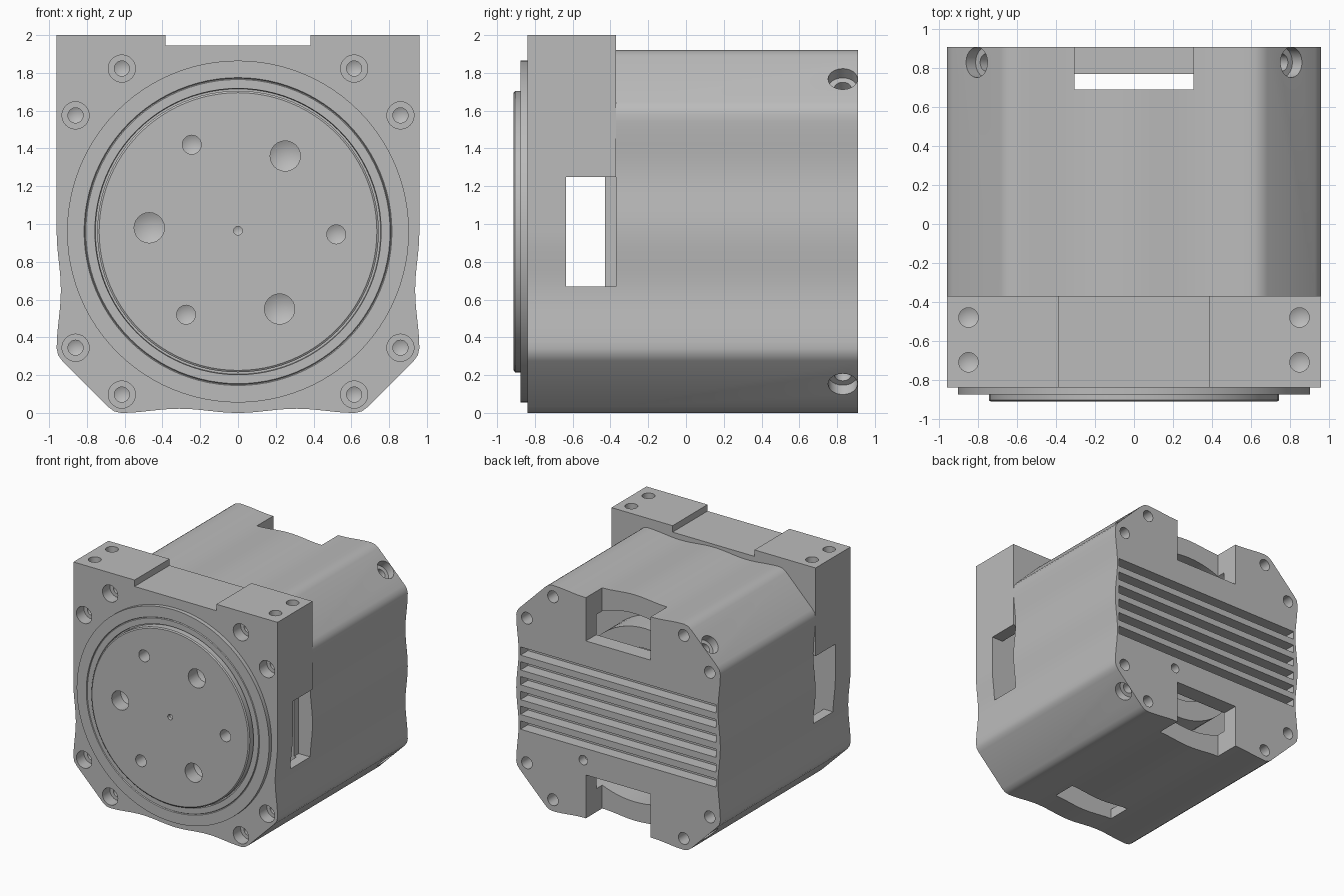
import bpy, bmesh, math
from mathutils import Vector, Matrix

if "Cube" in bpy.data.objects:
    bpy.data.objects.remove(bpy.data.objects["Cube"])

MID = 0.96      # height of the main axis
FRONT, BACK = Vector((0, -1, 0)), Vector((0, 1, 0))
SIGNS = [(sx, sz) for sx in (-1, 1) for sz in (-1, 1)]

metal = bpy.data.materials.new("grey metal")
metal.use_nodes = True
metal.diffuse_color = (0.5, 0.5, 0.5, 1)
metal.node_tree.nodes["Principled BSDF"].inputs["Base Color"].default_value = (0.5, 0.5, 0.5, 1)


def finish(name, bm):
    bmesh.ops.recalc_face_normals(bm, faces=bm.faces[:])
    mesh = bpy.data.meshes.new(name)
    bm.to_mesh(mesh)
    bm.free()
    mesh.materials.append(metal)
    ob = bpy.data.objects.new(name, mesh)
    bpy.context.scene.collection.objects.link(ob)
    return ob


def revolve(name, profile, loc, axis, n=32, ring=False):
    """Turn (radius, height) points about an axis through loc."""
    bm = bmesh.new()
    loops = []
    for r, h in profile:
        count = n if r > 0 else 1
        loops.append([bm.verts.new((r * math.cos(math.tau * i / n),
                                    r * math.sin(math.tau * i / n), h)) for i in range(count)])
    pairs = list(zip(loops, loops[1:]))
    if ring:
        pairs.append((loops[-1], loops[0]))
    for a, b in pairs:
        for i in range(n):
            j = (i + 1) % n
            quad = [a[i % len(a)], a[j % len(a)], b[j % len(b)], b[i % len(b)]]
            bm.faces.new(list(dict.fromkeys(quad)))
    bm.transform(Matrix.Translation(loc) @ axis.to_track_quat('Z', 'Y').to_matrix().to_4x4())
    return finish(name, bm)


def box(name, x0, x1, y0, y1, z0, z1):
    bm = bmesh.new()
    bmesh.ops.create_cube(bm, size=1)
    bm.transform(Matrix.Translation(((x0 + x1) / 2, (y0 + y1) / 2, (z0 + z1) / 2))
                 @ Matrix.Diagonal((x1 - x0, y1 - y0, z1 - z0, 1)))
    return finish(name, bm)


def extrude(name, outline, y0, y1):
    bm = bmesh.new()
    face = bm.faces.new([bm.verts.new((x, y0, z)) for x, z in outline])
    new = bmesh.ops.extrude_face_region(bm, geom=[face])["geom"]
    bmesh.ops.translate(bm, vec=(0, y1 - y0, 0),
                        verts=[v for v in new if isinstance(v, bmesh.types.BMVert)])
    return finish(name, bm)


def hole(r, depth, loc, axis, inner=0.0):
    """Drill cutter with a cone tip, optionally stepped to a narrower bore."""
    pts = [(0, 0.06), (r, 0.06), (r, -depth)]
    if inner:
        pts += [(inner, -depth), (inner, -depth - 0.1)]
    tip = pts[-1]
    pts.append((0, tip[1] - tip[0] * 0.5))
    return revolve("drill", pts, Vector(loc), Vector(axis), 24)


def carve(target, cutters):
    """Subtract the cutters, then remove them."""
    group = bpy.data.collections.new("cutters")
    for c in cutters:
        group.objects.link(c)
    mod = target.modifiers.new("cut", 'BOOLEAN')
    mod.operation, mod.solver = 'DIFFERENCE', 'EXACT'
    mod.operand_type, mod.collection = 'COLLECTION', group
    mod.use_self = True
    graph = bpy.context.evaluated_depsgraph_get()
    mesh = bpy.data.meshes.new_from_object(target.evaluated_get(graph))
    target.modifiers.clear()
    target.data = mesh
    mesh.materials.clear()
    mesh.materials.append(metal)
    for c in cutters:
        bpy.data.objects.remove(c)
    bpy.data.collections.remove(group)


# Wavy rounded-octagon outline, one side repeated four times
side = []
for i in range(-16, 17):
    t = 0.62 * i / 16
    side.append((0.96 - 0.022 * math.sin(math.pi * abs(t) / 0.62) ** 2, t))
side = [(0.93, -0.685), (0.952, -0.655)] + side + [(0.952, 0.655), (0.93, 0.685)]
outline = []
for k in range(4):
    c, s = round(math.cos(k * math.pi / 2)), round(math.sin(k * math.pi / 2))
    outline += [(c * x - s * z, MID + s * x + c * z) for x, z in side]

screws = [(sx * a, MID + sz * b) for sx, sz in SIGNS for a, b in ((0.615, 0.863), (0.86, 0.615))]

# Rear housing with cavity, cable slots, cooling grooves and screw holes
housing = extrude("housing", outline, -0.37, 0.91)
cuts = [revolve("bore", [(0, -0.5), (0.8, -0.5), (0.8, 0.77), (0, 0.77)], Vector((0, 0, MID)), BACK, 96),
        box("top_slot", -0.305, 0.305, 0.69, 1.0, 1.53, 2.1),
        box("bottom_slot", -0.305, 0.305, 0.69, 1.0, -0.2, 0.39),
        hole(0.04, 0.08, (0.33, 0.91, 0.51), BACK)]
for i in range(6):
    z = 1.28 - i * 0.126
    cuts.append(box("groove", -0.92, 0.92, 0.81, 1.0, z - 0.035, z + 0.035))
cuts += [hole(0.05, 0.12, (x, 0.91, z), BACK) for x, z in screws]
cuts += [hole(0.078, 0.07, (sx * 0.808, 0.83, MID + sz * 0.808), (sx, 0, sz), 0.045) for sx, sz in SIGNS]
carve(housing, cuts)

# Front flange: lower half follows the housing, upper half is square with a notch
lower = [p for p in outline if p[1] < MID]
lower.sort(key=lambda p: math.atan2(p[1] - MID, p[0]))
upper = [(0.96, MID), (0.96, 2), (0.385, 2), (0.385, 1.945)]
flange = extrude("front_flange", lower + upper + [(-x, z) for x, z in reversed(upper)], -0.84, -0.37)
cuts = [revolve("bore", [(0, 0.3), (0.8, 0.3), (0.8, 0.43), (0.9, 0.43), (0.9, 0.635),
                         (0.85, 0.635), (0.85, 1), (0, 1)], Vector((0, 0, MID)), FRONT, 96),
        box("left_window", 0.83, 1.1, -0.635, -0.36, 0.67, 1.25),
        box("right_window", -1.1, -0.83, -0.635, -0.36, 0.67, 1.25),
        box("bottom_window", -0.29, 0.29, -0.635, -0.43, -0.2, 0.16)]
cuts += [hole(0.072, 0.1, (x, -0.84, z), FRONT, 0.04) for x, z in screws]
cuts += [hole(0.05, 0.12, (sx * 0.85, y, 2), (0, 0, 1)) for sx in (-1, 1) for y in (-0.48, -0.71)]
carve(flange, cuts)

# Output disc with stepped rim, seal grooves and mounting holes
disc = revolve("output_disc", [(0, 0.636), (0.85, 0.636), (0.85, 0.84), (0.905, 0.84), (0.905, 0.875),
                               (0.815, 0.875), (0.81, 0.868), (0.805, 0.875), (0.758, 0.875),
                               (0.755, 0.85), (0.745, 0.85), (0.745, 0.905), (0.735, 0.912), (0, 0.912)],
               Vector((0, 0, MID)), FRONT, 96)
cuts = [hole(0.023, 0.03, (0, -0.912, MID + 0.005), FRONT)]
for x, z, r in ((-0.245, 1.42, 0.05), (0.25, 1.36, 0.08), (-0.47, 0.98, 0.08),
                (0.52, 0.945, 0.05), (-0.275, 0.52, 0.05), (0.22, 0.55, 0.08)):
    cuts.append(hole(r, 0.12, (x, -0.912, z), FRONT))
carve(disc, cuts)

# Inner bulkhead and bearing ring seen through the slots
inner = revolve("inner_bulkhead", [(0, 0.2), (0.8, 0.2), (0.8, 0.3), (0, 0.3)], Vector((0, 0, MID)), BACK, 64)
bearing = revolve("bearing_ring", [(0.45, 0.3), (0.62, 0.3), (0.62, 0.55), (0.45, 0.55)],
                  Vector((0, 0, MID)), BACK, 64, ring=True)

for ob in (housing, flange, disc, inner, bearing):
    bpy.ops.object.select_all(action='DESELECT')
    ob.select_set(True)
    bpy.context.view_layer.objects.active = ob
    bpy.ops.object.shade_smooth_by_angle(angle=math.radians(25))
